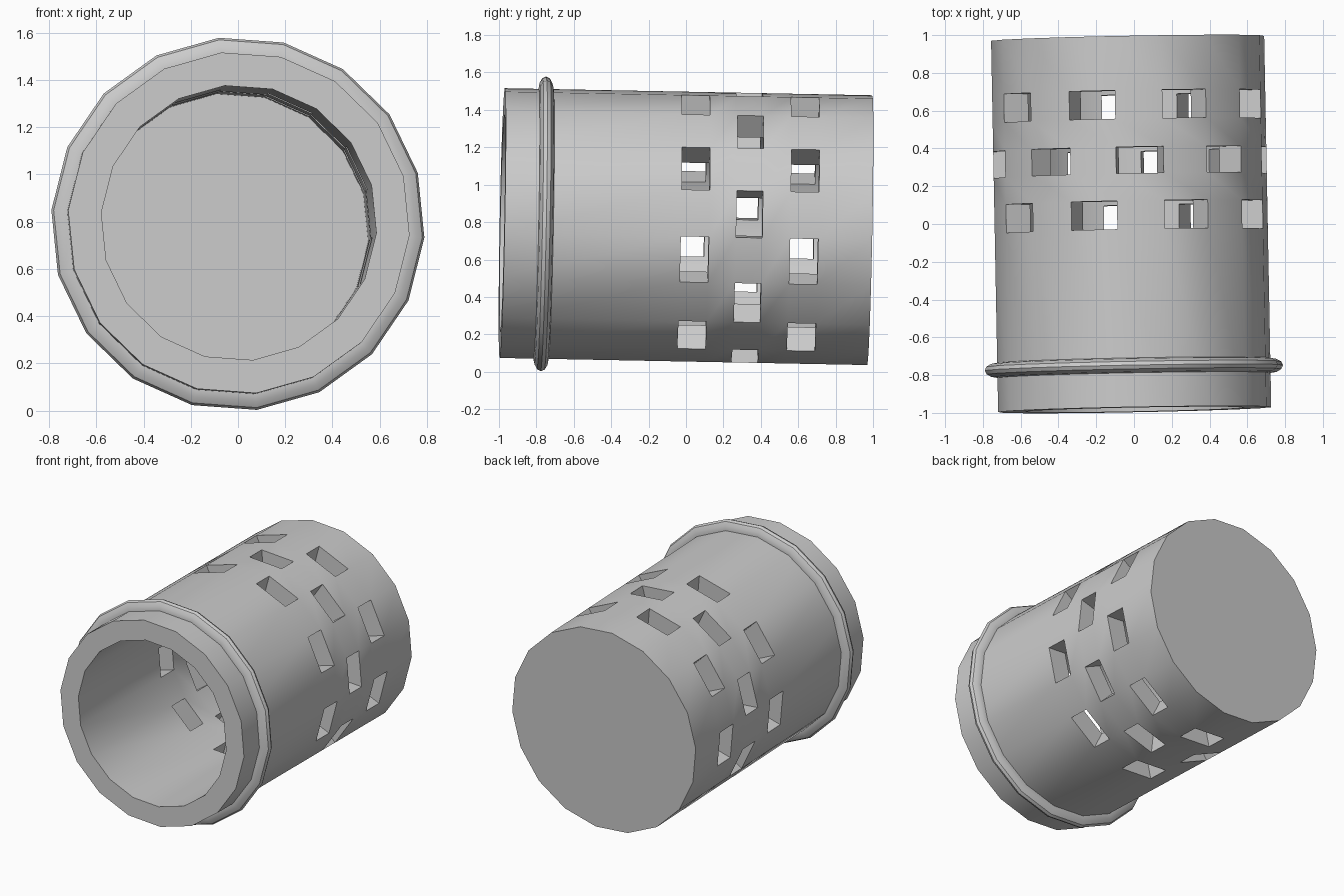
import bpy, bmesh, math
from mathutils import Vector

if "Cube" in bpy.data.objects:
    bpy.data.objects.remove(bpy.data.objects["Cube"])

SIDES = 18
STEP = math.tau / SIDES
TWIST = math.radians(15.8)
CENTRE = Vector((-0.015, 0, 0.776))
# Slightly tilted frame: axis runs front to back
AXIS = Vector((-0.019, 1, -0.0193)).normalized()
ACROSS = Vector((1, 0.019, 0)).normalized()
UP = ACROSS.cross(AXIS)

grey = bpy.data.materials.new("plain grey")
grey.use_nodes = True
colour = (0.6, 0.6, 0.6, 1)
grey.diffuse_color = colour
grey.node_tree.nodes["Principled BSDF"].inputs["Base Color"].default_value = colour


def ring(bm, radius, along):
    """One loop of vertices around the tilted axis."""
    loop = []
    for i in range(SIDES):
        a = TWIST + i * STEP
        offset = ACROSS * math.cos(a) + UP * math.sin(a)
        loop.append(bm.verts.new(CENTRE + AXIS * along + offset * radius))
    return loop


def band(bm, a, b, keep=lambda i: True):
    """Quads between two loops, leaving out unwanted facets."""
    for i in range(SIDES):
        if keep(i):
            j = (i + 1) % SIDES
            bm.faces.new((a[i], a[j], b[j], b[i]))


def finish(bm, name):
    bmesh.ops.recalc_face_normals(bm, faces=bm.faces)
    mesh = bpy.data.meshes.new(name)
    bm.to_mesh(mesh)
    bm.free()
    mesh.materials.append(grey)
    obj = bpy.data.objects.new(name, mesh)
    bpy.context.collection.objects.link(obj)
    bpy.ops.object.select_all(action='DESELECT')
    obj.select_set(True)
    bpy.context.view_layer.objects.active = obj
    bpy.ops.object.shade_smooth_by_angle(angle=math.radians(30))
    return obj


# Thick-walled cup, open at the front, with three staggered rows of slots
R_OUT, R_IN, END, FLOOR = 0.725, 0.584, 0.983, 0.843
levels = [-END, -0.04, 0.11, 0.255, 0.395, 0.545, 0.695]
slot_rows = {1: 0, 3: 1, 5: 0}  # band index: parity of the open facets

bm = bmesh.new()
outer = [ring(bm, R_OUT, t) for t in levels + [END]]
inner = [ring(bm, R_IN, t) for t in levels + [FLOOR]]
for k in range(len(levels)):
    def solid(i, k=k):
        return k not in slot_rows or i % 2 != slot_rows[k]
    for wall in (outer, inner):
        band(bm, wall[k], wall[k + 1], solid)
    # Sides of each slot
    for i in range(SIDES):
        if not solid(i):
            j = (i + 1) % SIDES
            corners = [(k, i), (k, j), (k + 1, j), (k + 1, i)]
            for (r, s), (q, u) in zip(corners, corners[1:] + corners[:1]):
                bm.faces.new((outer[r][s], outer[q][u], inner[q][u], inner[r][s]))
band(bm, outer[0], inner[0])
bm.faces.new(outer[-1])
bm.faces.new(inner[-1])
finish(bm, "slotted_cup")

# Rounded collar near the open end
bm = bmesh.new()
SECTION = 12
loops = []
for s in range(SECTION):
    a = s * math.tau / SECTION
    loops.append(ring(bm, 0.722 + 0.07 * math.cos(a), -0.762 + 0.04 * math.sin(a)))
for s in range(SECTION):
    band(bm, loops[s], loops[(s + 1) % SECTION])
finish(bm, "collar")
